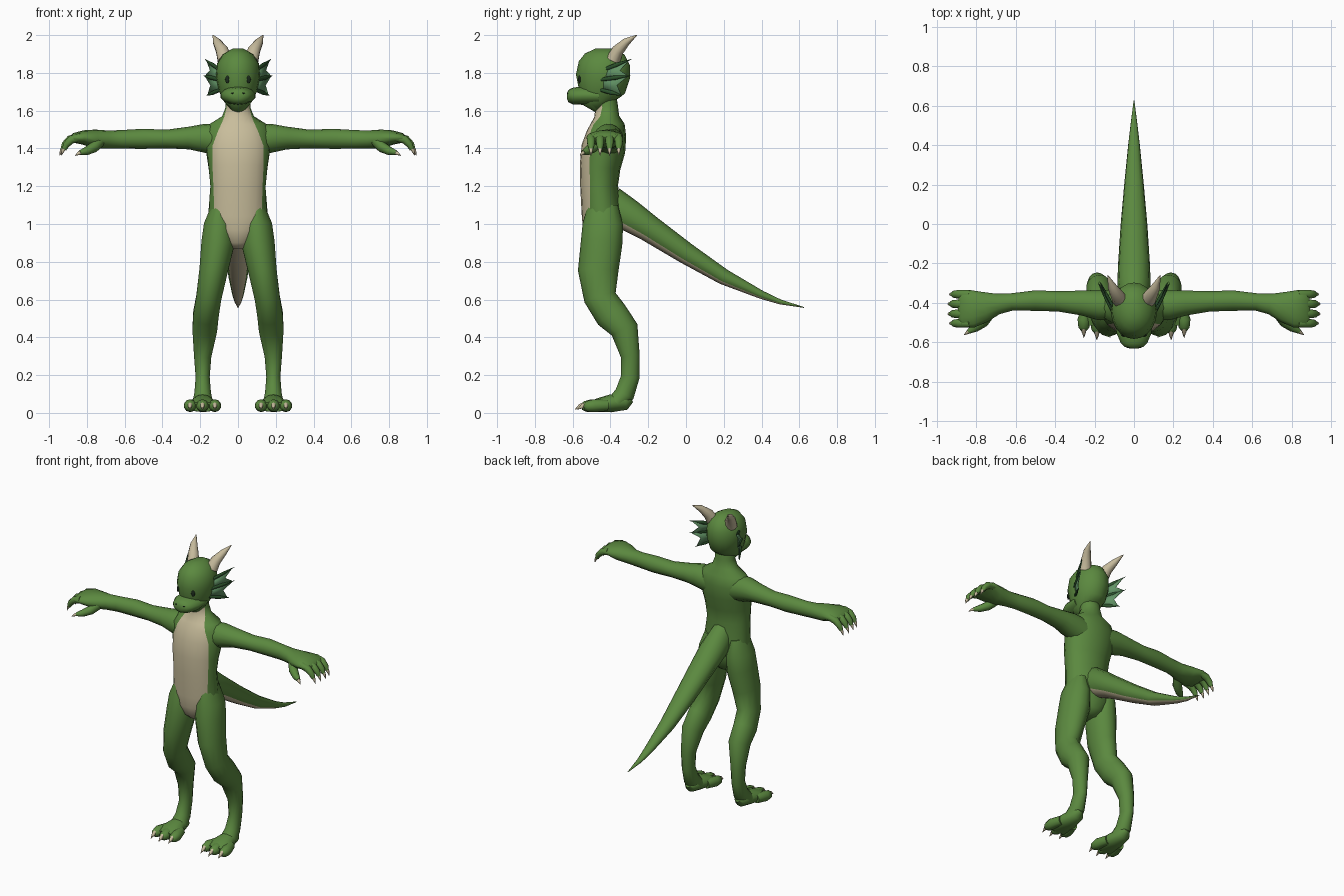
import bpy, bmesh, math
from mathutils import Vector


def material(name, rgb):
    m = bpy.data.materials.new(name)
    m.diffuse_color = (*rgb, 1)
    return m


GREEN = material("scale green", (0.105, 0.25, 0.05))
CREAM = material("belly cream", (0.58, 0.51, 0.33))
HORN = material("horn ivory", (0.56, 0.49, 0.33))
DARK = material("dark green", (0.025, 0.085, 0.025))
FIN = material("fin membrane green", (0.12, 0.29, 0.13))
EYE = material("eye dark", (0.012, 0.025, 0.012))


def finish(name, bm, mats):
    bmesh.ops.recalc_face_normals(bm, faces=bm.faces[:])
    me = bpy.data.meshes.new(name)
    bm.to_mesh(me)
    bm.free()
    for m in mats:
        me.materials.append(m)
    ob = bpy.data.objects.new(name, me)
    bpy.context.collection.objects.link(ob)
    bpy.ops.object.select_all(action='DESELECT')
    ob.select_set(True)
    bpy.context.view_layer.objects.active = ob
    bpy.ops.object.shade_smooth_by_angle(angle=math.radians(60))
    return ob


def loft(name, secs, mats, side=(1, 0, 0), n=14, stripe=None):
    """Skin elliptical rings (x, y, z, side radius, other radius) along a path.
    stripe gives a half angle per ring; faces inside it use the second material."""
    bm = bmesh.new()
    pts = [Vector(s[:3]) for s in secs]
    rings = []
    front = 6
    for i, s in enumerate(secs):
        t = (pts[min(i + 1, len(pts) - 1)] - pts[max(i - 1, 0)]).normalized()
        u = Vector(side)
        u = (u - t * u.dot(t)).normalized()
        w = u.cross(t)
        h = stripe[i] if stripe else math.pi * front / n
        angs = [-h + 2 * h * k / front for k in range(front)]
        angs += [h + (2 * math.pi - 2 * h) * k / (n - front) for k in range(n - front)]
        rings.append([bm.verts.new(pts[i] + u * s[3] * math.sin(a) + w * s[4] * math.cos(a))
                      for a in angs])
    for a, b in zip(rings, rings[1:]):
        for k in range(n):
            f = bm.faces.new((a[k], a[(k + 1) % n], b[(k + 1) % n], b[k]))
            f.material_index = 1 if stripe and k < front else 0
    bm.faces.new(rings[0])
    bm.faces.new(rings[-1])
    return finish(name, bm, mats)


def flip(secs, s):
    return [(p[0] * s, *p[1:]) for p in secs]


# torso and neck: z, y, half width, half depth, belly half width
body = [(0.87, -0.44, 0.045, 0.05, 0.03), (0.90, -0.44, 0.09, 0.085, 0.045),
        (0.97, -0.44, 0.155, 0.105, 0.07), (1.05, -0.445, 0.158, 0.107, 0.125),
        (1.20, -0.46, 0.148, 0.10, 0.13), (1.30, -0.455, 0.158, 0.108, 0.135),
        (1.40, -0.437, 0.172, 0.117, 0.135), (1.48, -0.42, 0.18, 0.105, 0.105),
        (1.53, -0.415, 0.15, 0.09, 0.088), (1.57, -0.42, 0.085, 0.066, 0.072),
        (1.62, -0.42, 0.065, 0.06, 0.06), (1.68, -0.43, 0.065, 0.06, 0.06)]
loft("torso", [(0, b[1], b[0], b[2], b[3]) for b in body], [GREEN, CREAM], n=18,
     stripe=[math.asin(min(b[4] / b[2], 0.98)) for b in body])

# tail with pale underside
tail = [(0, -0.40, 1.10, 0.07, 0.10), (0, -0.30, 1.045, 0.085, 0.085),
        (0, -0.20, 0.98, 0.081, 0.072), (0, 0.0, 0.845, 0.068, 0.057),
        (0, 0.2, 0.72, 0.05, 0.042), (0, 0.4, 0.625, 0.03, 0.022),
        (0, 0.5, 0.587, 0.018, 0.013), (0, 0.625, 0.558, 0.002, 0.002)]
loft("tail", tail, [GREEN, CREAM], side=(-1, 0, 0), stripe=[0.92] * len(tail))

# head and snout
loft("head", [(0, -0.43, 1.62, 0.045, 0.055), (0, -0.45, 1.65, 0.075, 0.10),
              (0, -0.445, 1.70, 0.10, 0.122), (0, -0.44, 1.78, 0.117, 0.143),
              (0, -0.432, 1.85, 0.111, 0.136), (0, -0.43, 1.90, 0.079, 0.105),
              (0, -0.43, 1.928, 0.03, 0.05)], [GREEN], n=20)
loft("snout", [(0, -0.46, 1.68, 0.095, 0.05), (0, -0.55, 1.68, 0.092, 0.049),
               (0, -0.60, 1.677, 0.07, 0.044), (0, -0.622, 1.677, 0.05, 0.033),
               (0, -0.63, 1.677, 0.025, 0.015)], [GREEN])


def spot(name, loc, size, turn):
    bpy.ops.mesh.primitive_uv_sphere_add(segments=12, ring_count=6, radius=1,
                                         location=loc, rotation=(0, 0, turn))
    ob = bpy.context.object
    ob.name = name
    ob.scale = size
    ob.data.materials.append(EYE)


for s, tag in ((1, "left"), (-1, "right")):
    # eyes and nostrils
    spot("eye_" + tag, (0.057 * s, -0.565, 1.765), (0.012, 0.0045, 0.021), 0.45 * s)
    spot("nostril_" + tag, (0.03 * s, -0.625, 1.693), (0.007, 0.004, 0.004), 0.4 * s)

    # horns
    loft("horn_" + tag, flip([(0.070, -0.385, 1.87, 0.040, 0.038), (0.085, -0.36, 1.92, 0.034, 0.032),
                              (0.112, -0.315, 1.965, 0.022, 0.021),
                              (0.133, -0.26, 2.0, 0.002, 0.002)], s), [HORN], n=10)

    # ear fins: three dark spines with a scalloped membrane between
    roots = [Vector(p) for p in ((0.095, -0.44, 1.815), (0.105, -0.45, 1.765), (0.095, -0.45, 1.71))]
    tips = [Vector(p) for p in ((0.175, -0.29, 1.872), (0.183, -0.295, 1.785), (0.168, -0.335, 1.68))]
    bm = bmesh.new()
    for i in range(3):
        r, t = roots[i], tips[i]
        mid = r.lerp(t, 0.5)
        loft(f"fin_spine_{i}_{tag}", flip([(*r, 0.008, 0.010), (*mid, 0.008, 0.012),
                                           (*t, 0.001, 0.001)], s), [DARK], n=8)
        if i < 2:
            r2, t2 = roots[i + 1], tips[i + 1]
            valley = r.lerp(r2, 0.5).lerp(t.lerp(t2, 0.5), 0.62)
            a, b, c, d, e = [bm.verts.new((p.x * s, p.y, p.z)) for p in
                             (r, r.lerp(t, 0.92), valley, r2.lerp(t2, 0.92), r2)]
            for f in ((a, b, c), (a, c, e), (e, c, d)):
                bm.faces.new(f)
    fin = finish("fin_membrane_" + tag, bm, [FIN])
    fin.modifiers.new("thickness", 'SOLIDIFY').thickness = 0.005

    # arm and palm
    loft("arm_" + tag, flip([(0.08, -0.41, 1.44, 0.075, 0.085), (0.18, -0.41, 1.455, 0.078, 0.076),
                             (0.26, -0.40, 1.455, 0.065, 0.060), (0.38, -0.392, 1.45, 0.053, 0.049),
                             (0.50, -0.388, 1.451, 0.053, 0.053), (0.62, -0.395, 1.448, 0.045, 0.049),
                             (0.69, -0.405, 1.447, 0.054, 0.048), (0.76, -0.42, 1.45, 0.080, 0.050),
                             (0.82, -0.43, 1.458, 0.098, 0.038), (0.87, -0.43, 1.455, 0.098, 0.026),
                             (0.885, -0.43, 1.447, 0.085, 0.014)], s), [GREEN], side=(0, 1, 0))
    # fingers with claws
    for i, y in enumerate((-0.356, -0.405, -0.455, -0.503)):
        x = 0.0 if i in (1, 2) else -0.008
        loft(f"finger_{i}_{tag}", flip([(0.84 + x, y, 1.46, 0.022, 0.022), (0.89 + x, y, 1.447, 0.023, 0.022),
                                        (0.917 + x, y, 1.42, 0.020, 0.018),
                                        (0.928 + x, y, 1.395, 0.012, 0.012)], s), [GREEN], (0, 1, 0), 10)
        loft(f"finger_claw_{i}_{tag}", flip([(0.922 + x, y, 1.41, 0.012, 0.012),
                                             (0.935 + x, y, 1.388, 0.009, 0.009),
                                             (0.944 + x, y, 1.362, 0.001, 0.001)], s), [HORN], (0, 1, 0), 8)
    # thumb
    loft("thumb_" + tag, flip([(0.73, -0.45, 1.44, 0.03, 0.03), (0.765, -0.495, 1.405, 0.03, 0.028),
                               (0.805, -0.525, 1.385, 0.023, 0.022),
                               (0.838, -0.545, 1.377, 0.012, 0.012)], s), [GREEN], (0, 1, 0), 10)
    loft("thumb_claw_" + tag, flip([(0.825, -0.537, 1.38, 0.013, 0.013), (0.845, -0.55, 1.373, 0.009, 0.009),
                                    (0.862, -0.562, 1.362, 0.001, 0.001)], s), [HORN], (0, 1, 0), 8)

    # leg down to the ankle
    loft("leg_" + tag, flip([(0.095, -0.44, 1.10, 0.045, 0.08), (0.10, -0.44, 1.0, 0.082, 0.107),
                             (0.106, -0.447, 0.9, 0.090, 0.11), (0.13, -0.465, 0.75, 0.077, 0.107),
                             (0.155, -0.455, 0.61, 0.068, 0.086), (0.17, -0.395, 0.52, 0.069, 0.088),
                             (0.176, -0.325, 0.44, 0.067, 0.074), (0.187, -0.295, 0.3, 0.047, 0.05),
                             (0.187, -0.295, 0.19, 0.038, 0.049), (0.187, -0.325, 0.10, 0.045, 0.053),
                             (0.187, -0.37, 0.055, 0.055, 0.045)], s), [GREEN])
    # foot, toes and claws
    loft("foot_" + tag, flip([(0.187, -0.29, 0.075, 0.02, 0.02), (0.187, -0.32, 0.058, 0.044, 0.042),
                              (0.187, -0.40, 0.050, 0.060, 0.047), (0.187, -0.47, 0.040, 0.082, 0.036),
                              (0.187, -0.51, 0.032, 0.080, 0.026)], s), [GREEN])
    for i, x in enumerate((0.122, 0.188, 0.254)):
        y = 0 if i == 1 else 0.012
        loft(f"toe_{i}_{tag}", flip([(0.187 + (x - 0.187) * 0.7, -0.43 + y, 0.04, 0.03, 0.03),
                                     (x, -0.50 + y, 0.038, 0.034, 0.034),
                                     (x, -0.535 + y, 0.034, 0.029, 0.028),
                                     (x, -0.553 + y, 0.03, 0.014, 0.014)], s), [GREEN], n=10)
        loft(f"toe_claw_{i}_{tag}", flip([(x, -0.53 + y, 0.045, 0.014, 0.016), (x, -0.56 + y, 0.036, 0.011, 0.012),
                                          (x, -0.588 + y, 0.018, 0.001, 0.001)], s), [HORN], n=8)
